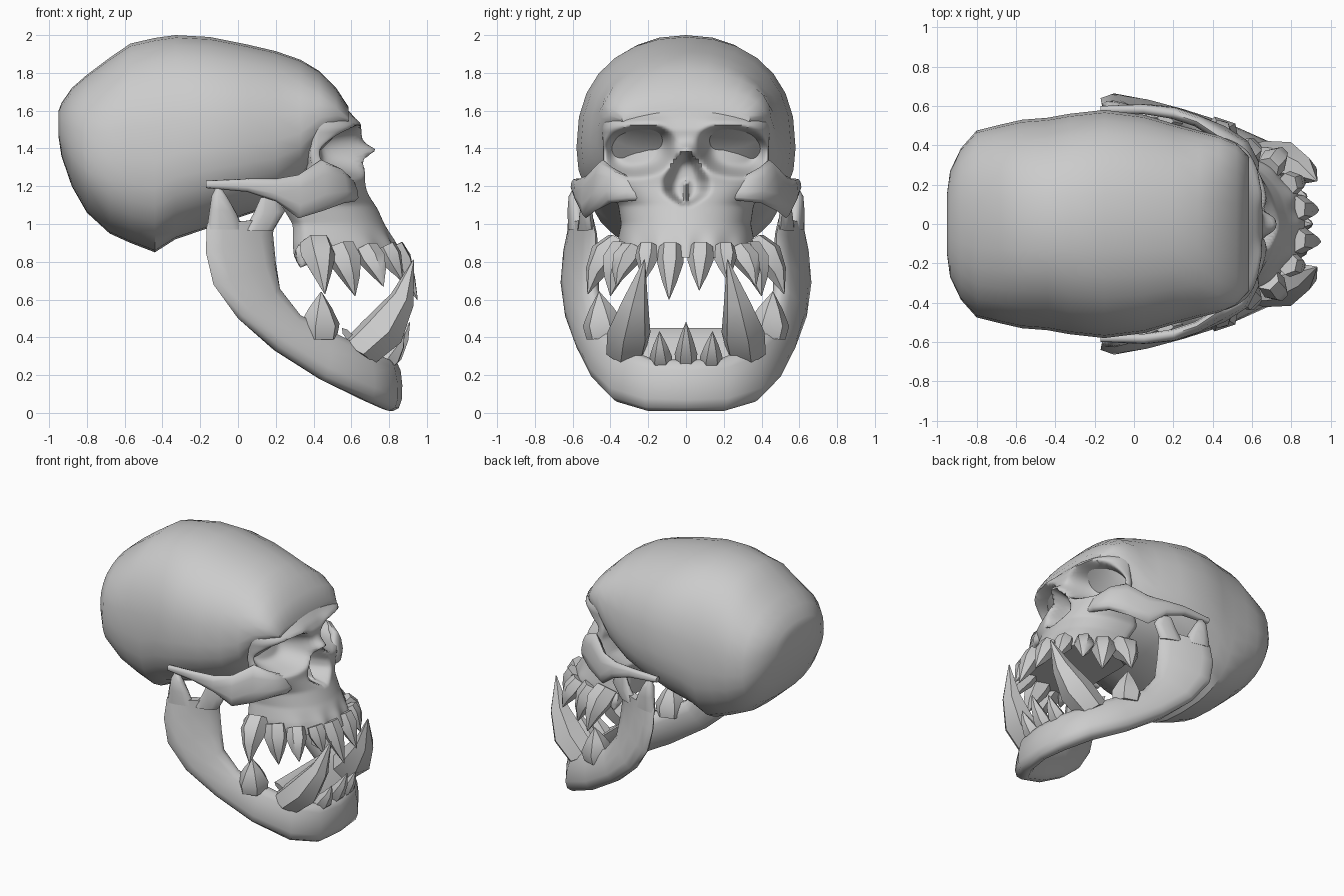
import bpy, bmesh, math
from mathutils import Vector as V

if "Cube" in bpy.data.objects:
    bpy.data.objects.remove(bpy.data.objects["Cube"])


def loft(name, rings, angle=40):
    """Skin a list of closed rings, cap the ends, smooth up to the angle."""
    bm = bmesh.new()
    vs = [[bm.verts.new(p) for p in r] for r in rings]
    n = len(vs[0])
    for a, b in zip(vs, vs[1:]):
        for i in range(n):
            j = (i + 1) % n
            bm.faces.new((a[i], a[j], b[j], b[i]))
    bm.faces.new(vs[0])
    bm.faces.new(vs[-1])
    bmesh.ops.recalc_face_normals(bm, faces=bm.faces)
    me = bpy.data.meshes.new(name)
    bm.to_mesh(me)
    bm.free()
    ob = bpy.data.objects.new(name, me)
    bpy.context.collection.objects.link(ob)
    bpy.ops.object.select_all(action='DESELECT')
    ob.select_set(True)
    bpy.context.view_layer.objects.active = ob
    bpy.ops.object.shade_smooth_by_angle(angle=math.radians(angle))
    return ob


def flip(p):
    return V((p[0], -p[1], p[2]))


def spow(c, e):
    return math.copysign(abs(c) ** e, c)


def ribbon(name, secs, n=10):
    """Loft flattened sections: lower edge, upper edge, thickness."""
    rings = []
    mids = [(V(l) + V(u)) / 2 for l, u, t in secs]
    for i, (l, u, t) in enumerate(secs):
        d = V(u) - V(l)
        tan = mids[min(i + 1, len(secs) - 1)] - mids[max(i - 1, 0)]
        nrm = d.cross(tan).normalized()
        rings.append([mids[i] + d / 2 * spow(math.cos(a), .8) + nrm * t / 2 * spow(math.sin(a), .8)
                      for a in (math.tau * k / n for k in range(n))])
    return loft(name, rings, 60)


def lerp_table(tab, z):
    for a, b in zip(tab, tab[1:]):
        if z <= b[0]:
            k = (z - a[0]) / (b[0] - a[0])
            return [p + (q - p) * k for p, q in zip(a[1:], b[1:])]
    return list(tab[-1][1:])


def step(e, lo, hi):
    k = min(1, max(0, (hi - e) / (hi - lo)))
    return k * k * (3 - 2 * k)


# Cranium: x, bottom z, top z, half width
cran = [(-.95, 1.46, 1.6, .16), (-.935, 1.36, 1.64, .27), (-.88, 1.2, 1.72, .385), (-.8, 1.06, 1.79, .475),
        (-.68, .95, 1.88, .505), (-.57, .9, 1.955, .53), (-.44, .85, 1.985, .54), (-.33, .92, 2.0, .56),
        (-.15, .98, 1.99, .58), (.05, 1.05, 1.95, .555), (.2, 1.1, 1.915, .51), (.33, 1.2, 1.87, .475),
        (.43, 1.38, 1.81, .45), (.52, 1.47, 1.72, .41), (.585, 1.51, 1.62, .34)]
rings = []
for x, zb, zt, w in cran:
    zm = zb + .42 * (zt - zb)
    ring = []
    for k in range(28):
        a = math.tau * k / 28
        s = math.sin(a)
        e = .92 if s > 0 else .75
        ring.append((x, w * spow(math.cos(a), e), zm + spow(s, .85) * ((zt - zm) if s > 0 else (zm - zb))))
    rings.append(ring)
loft("cranium", rings)

# Face: z, front x, half width, back x; sockets and nose are pressed in
face = [(.82, .86, .37, .3), (.9, .83, .365, .29), (1.0, .775, .345, .28), (1.1, .73, .36, .22),
        (1.2, .69, .43, .33), (1.3, .68, .44, .36), (1.4, .65, .44, .36), (1.5, .655, .445, .37),
        (1.55, .63, .44, .34), (1.64, .55, .39, .3)]
rings = []
N, M = 84, 64
for r in range(M + 1):
    z = .82 + .82 * r / M
    f, w, b = lerp_table(face, z)
    ring = []
    for k in range(N + 1):
        t = math.pi * (k / N - .5)
        y = w * math.sin(t)
        ay = abs(y)
        x = b + (f - b) * max(0, math.cos(t)) ** .7
        # eye socket, slanting down towards the outside
        zc = 1.385 - .1 * (ay - .25)
        e = (abs(ay - .25) / .175) ** 2.4 + (abs(z - zc) / .125) ** 2.4
        x -= .2 * step(e, .2, 1.35)
        # brow and nasal bridge
        x += .035 * math.exp(-((z - 1.525) / .035) ** 2 - ((ay - .27) / .16) ** 4)
        x += .1 * math.exp(-(y / .05) ** 2 - ((z - 1.375) / .045) ** 2)
        # nose opening with a thin septum
        hw = .11 * min(1, max(0, (1.385 - z) / .16)) ** .7 * min(1, max(0, (z - 1.11) / .06)) ** .5
        if hw > .005:
            x -= .17 * step(ay / hw, .5, 1.2) * (1 if ay > .012 or z > 1.22 else .35)
        # tooth roots
        x += .012 * math.cos(y * 42) * step(z, .85, 1.0)
        ring.append((x, y, z))
    rings.append(ring)
mod = loft("face", rings, 75).modifiers.new("soften", 'SMOOTH')
mod.factor, mod.iterations = .5, 3

# Lower jaw: half of the sections, mirrored across the chin
half = [((.82, 0, .01), (.81, 0, .28), .11), ((.80, .2, .01), (.77, .19, .29), .13),
        ((.69, .37, .06), (.66, .31, .34), .14), ((.45, .47, .17), (.48, .40, .44), .14),
        ((.2, .55, .33), (.32, .45, .52), .14), ((.0, .62, .5), (.22, .48, .66), .11),
        ((-.13, .65, .68), (.2, .48, .8), .09), ((-.17, .64, .85), (.185, .48, .95), .07),
        ((-.165, .61, 1.0), (.2, .50, 1.03), .06)]
ribbon("lower_jaw", [(flip(l), flip(u), t) for l, u, t in half[:0:-1]] + half, 12)

# Sloping shelf behind the chin
ribbon("jaw_shelf", [((.76, y, .2), (.55, y * 1.4, .45), .05) for y in (-.25, -.13, 0, .13, .25)])

# Cheekbones and jaw hinge prongs
arch = [((-.17, .58, 1.19), (-.17, .58, 1.23), .04), ((.05, .59, 1.17), (.05, .58, 1.24), .05),
        ((.2, .57, 1.12), (.2, .56, 1.24), .06), ((.32, .53, 1.03), (.32, .52, 1.26), .06),
        ((.45, .48, 1.07), (.44, .44, 1.34), .07), ((.56, .40, 1.11), (.53, .39, 1.30), .08),
        ((.62, .31, 1.12), (.57, .30, 1.25), .07), ((.62, .22, 1.13), (.58, .22, 1.2), .03)]
condyle = [((-.165, .61, .97), (.03, .56, .97), .065), ((-.15, .605, 1.08), (-.01, .57, 1.06), .07),
           ((-.14, .595, 1.15), (-.05, .575, 1.13), .07), ((-.12, .585, 1.19), (-.08, .58, 1.18), .03)]
coronoid = [((.03, .56, .97), (.19, .50, .97), .065), ((.08, .55, 1.05), (.25, .51, 1.07), .055),
            ((.12, .54, 1.14), (.2, .52, 1.14), .03)]
for side in (1, -1):
    for name, secs in (("cheekbone", arch), ("jaw_condyle", condyle), ("jaw_coronoid", coronoid)):
        ribbon(name, secs if side > 0 else [(flip(l), flip(u), t) for l, u, t in secs])


# Teeth: curved faceted cones
def tooth(name, base, tip, r, bend=(0, 0, 0)):
    b, t = V(base), V(tip)
    q = (t - b).to_track_quat('Z', 'Y')
    rings = []
    for k, s in ((0, .9), (.3, 1.0), (.65, .58), (1, .03)):
        c = b.lerp(t, k) + V(bend) * math.sin(math.pi * k)
        rings.append([c + q @ V((r * s * math.cos(a), r * s * math.sin(a), 0))
                      for a in (math.tau * i / 6 for i in range(6))])
    loft(name, rings, 50)


teeth = [("upper_lateral", (.78, .2, .88), (.87, .22, .70), .065, (0, 0, 0)),
         ("upper_canine", (.68, .28, .87), (.77, .37, .67), .07, (.01, .02, 0)),
         ("upper_premolar", (.54, .32, .88), (.62, .40, .62), .085, (.01, .02, 0)),
         ("upper_molar", (.41, .34, .90), (.46, .52, .63), .095, (0, .03, .02)),
         ("upper_rear_molar", (.36, .33, .86), (.33, .39, .77), .06, (0, 0, 0)),
         ("lower_tusk", (.63, .32, .31), (.93, .22, .81), .12, (.05, .015, -.04)),
         ("lower_lateral", (.75, .13, .24), (.88, .14, .43), .06, (.02, 0, 0)),
         ("lower_molar", (.43, .43, .40), (.44, .46, .64), .11, (0, 0, 0))]
for name, b, t, r, bend in teeth:
    tooth(name, b, t, r, bend)
    tooth(name, flip(b), flip(t), r, flip(bend))
tooth("upper_incisor", (.82, .08, .88), (.94, .07, .65), .07)
tooth("upper_incisor", (.82, -.08, .88), (.95, -.09, .60), .07)
tooth("lower_incisor", (.76, 0, .24), (.91, 0, .48), .06, (.02, 0, 0))
